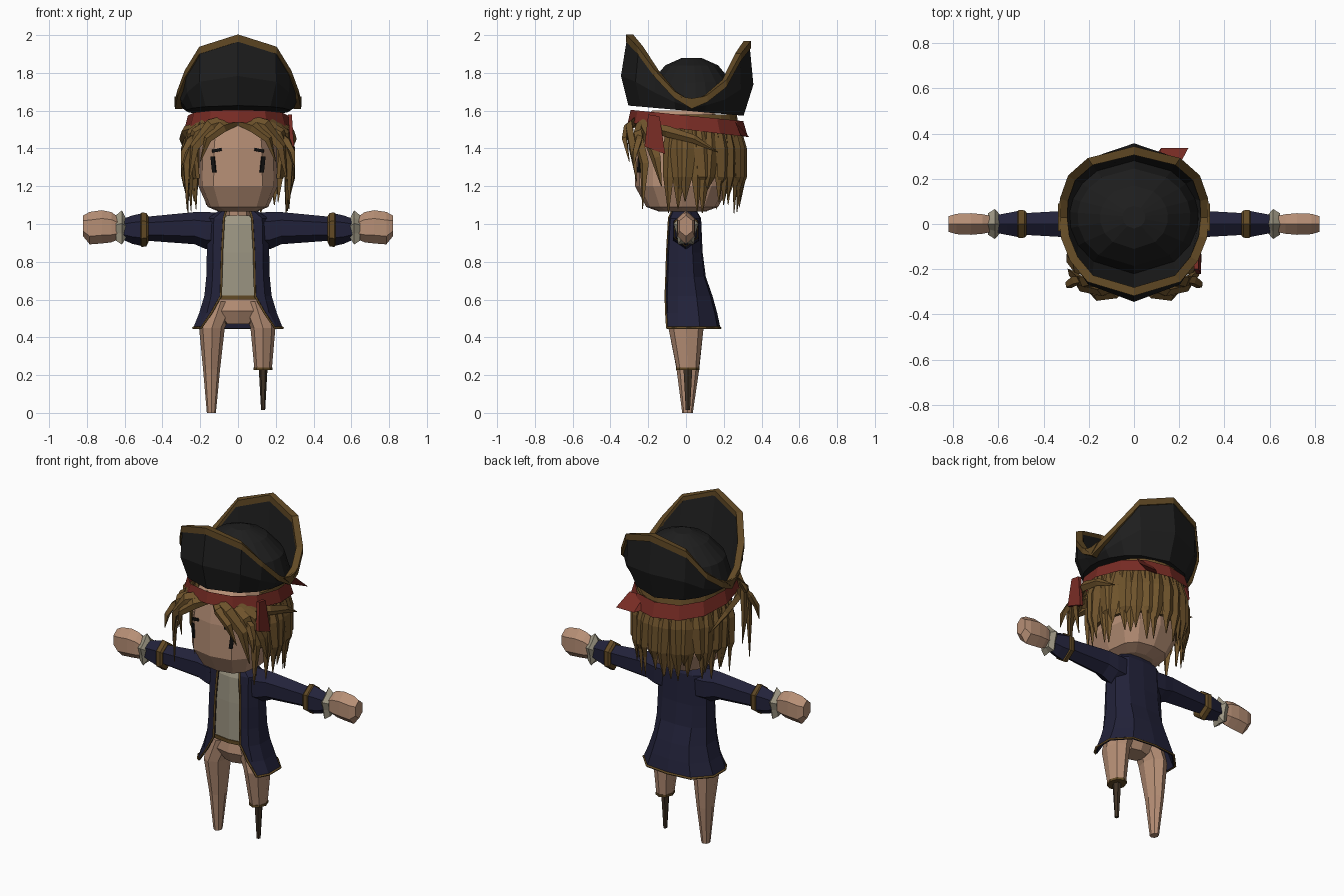
import bpy, bmesh, math, random
from mathutils import Vector, Matrix

random.seed(4)
cube = bpy.data.objects.get("Cube")
if cube:
    bpy.data.objects.remove(cube)


def material(name, color):
    m = bpy.data.materials.new(name)
    m.use_nodes = True
    m.diffuse_color = (*color, 1)
    m.node_tree.nodes["Principled BSDF"].inputs["Base Color"].default_value = (*color, 1)
    return m


skin = material("skin", (.47, .275, .18))
black_felt = material("black felt", (.013, .013, .013))
navy = material("navy cloth", (.016, .016, .042))
red = material("red cloth", (.19, .025, .018))
brown_hair = material("brown hair", (.16, .088, .025))
trim = material("bronze trim", (.12, .067, .018))
linen = material("linen", (.34, .31, .23))
wood = material("dark wood", (.05, .032, .018))
ink = material("ink", (.006, .006, .006))


def finish(bm, name, mat):
    bmesh.ops.recalc_face_normals(bm, faces=bm.faces)
    mesh = bpy.data.meshes.new(name)
    bm.to_mesh(mesh)
    bm.free()
    ob = bpy.data.objects.new(name, mesh)
    bpy.context.collection.objects.link(ob)
    mesh.materials.append(mat)
    return ob


def add_loft(bm, rings, closed=True, caps=True):
    rows = [[bm.verts.new(p) for p in r] for r in rings]
    n = len(rows[0])
    for a, b in zip(rows, rows[1:]):
        for i in range(n if closed else n - 1):
            j = (i + 1) % n
            bm.faces.new((a[i], a[j], b[j], b[i]))
    if caps:
        bm.faces.new(rows[0])
        bm.faces.new(rows[-1])


def loft(name, rings, mat, closed=True, caps=True):
    bm = bmesh.new()
    add_loft(bm, rings, closed, caps)
    return finish(bm, name, mat)


def ring(x, y, z, rx, ry, n=8, power=1, tilt=0):
    """Flat ring around the z axis; tilt lowers it towards the back."""
    out = []
    for i in range(n):
        a = math.tau * i / n
        c, s = math.cos(a), math.sin(a)
        px = x + rx * math.copysign(abs(c) ** power, c)
        py = y + ry * math.copysign(abs(s) ** power, s)
        out.append((px, py, z - tilt * py))
    return out


def arm_ring(side, x, z, rz, ry, n=6, star=0):
    """Ring around the arm axis; star shrinks every other point."""
    out = []
    for i in range(n):
        a = math.tau * (i + .5) / n
        k = 1 - star * (i % 2)
        out.append((side * x, k * ry * math.cos(a), z + k * rz * math.sin(a)))
    return out


def plate(name, loc, size, spin, lean, mat):
    bm = bmesh.new()
    turn = Matrix.Rotation(spin, 4, 'Z') @ Matrix.Rotation(lean, 4, 'Y')
    bmesh.ops.create_cube(bm, size=1, matrix=Matrix.Translation(loc) @ turn @ Matrix.Diagonal((*size, 1)))
    return finish(bm, name, mat)


# Head, neck and face
head_rows = [(1.065, .1, .12), (1.09, .16, .19), (1.2, .21, .25), (1.4, .205, .25), (1.52, .19, .23), (1.6, .14, .16)]
loft("head", [ring(0, -.02, z, rx, ry, 12, .7) for z, rx, ry in head_rows], skin)
loft("neck", [ring(0, 0, 1, .06, .055), ring(0, 0, 1.1, .065, .06)], skin)
for side, label in ((1, "left"), (-1, "right")):
    plate(label + "_eye", (side * .13, -.248, 1.315), (.022, .009, .085), side * .5, side * .12, ink)
    plate(label + "_eyebrow", (side * .112, -.253, 1.39), (.05, .009, .016), side * .25, side * .2, ink)

# Hat: half of the rim from front to back, mirrored into a full loop
half_rim = [(0, -.31, 2), (.2, -.25, 1.935), (.275, -.16, 1.81), (.315, -.06, 1.7), (.325, .03, 1.645),
            (.32, .11, 1.68), (.285, .21, 1.76), (.2, .285, 1.9), (0, .335, 1.965)]
rim = [Vector(p) for p in half_rim]
rim += [Vector((-p.x, p.y, p.z)) for p in reversed(rim[1:-1])]
base, middle, inner, border = [], [], [], []
for p in rim:
    out = Vector((p.x, p.y, 0)).normalized()
    b = Vector((out.x * .275, out.y * .305, 1.6 - .09 * out.y * .3))
    base.append(b)
    m = b.lerp(p, .42)
    middle.append(m + out * .1 * (p.z - b.z))
    inner.append(p - out * .025)
    drop = Vector((0, 0, .035))
    border.append([p + out * .008 - drop, p + out * .008 + drop * .1, p - out * .03 + drop * .1, p - out * .03 - drop])


def crown(z, rx, ry):
    dirs = [Vector((p.x, p.y, 0)).normalized() for p in rim]
    return [(d.x * rx, .03 + d.y * ry, z) for d in dirs]


loft("hat", [base, middle, rim, inner, crown(1.63, .285, .25), crown(1.75, .25, .215),
             crown(1.84, .15, .14), crown(1.88, .05, .05)], black_felt)
loft("hat_trim", border + [border[0]], trim, caps=False)
for side, label in ((1, "left"), (-1, "right")):
    loft(label + "_hat_corner", [[(side * x, .03 + w, z) for w, z in
         ((-.06, 1.675), (0, 1.62), (.06, 1.675), (0, 1.665))] for x in (.322, .335)], trim)

# Red headscarf with its knot and hanging tail
loft("headscarf", [ring(0, .005, 1.575, .265, .298, 12, .9, .1), ring(0, .01, 1.5, .285, .318, 12, .9, .12)],
     red, caps=False)
loft("scarf_tail", [[(x, -.2, 1.58), (x, -.14, 1.57), (x + .012, -.11, 1.37), (x + .012, -.22, 1.41)]
                    for x in (.265, .285)], red)
loft("scarf_point", [[(x, .26, 1.54), (x * 1.2, .335, 1.46), (x * .8, .29, 1.47)] for x in (.1, .2)], red)

# Hair: a shell under many tapered locks
shell = []
for z, rx, ry in ((1.58, .24, .26), (1.4, .255, .275), (1.24, .24, .265)):
    arc = [math.radians(-22 + 224 * i / 14) for i in range(15)]
    shell.append([(rx * math.cos(a), ry * math.sin(a) + .01, z) for a in arc])
cap = loft("hair_shell", shell, brown_hair, closed=False, caps=False)
cap.modifiers.new("thickness", 'SOLIDIFY').thickness = .02

hair = bmesh.new()


def lock(points, width, depth=.02):
    pts = [Vector(p) for p in points]
    rings = []
    for i, p in enumerate(pts):
        along = (pts[min(i + 1, len(pts) - 1)] - pts[max(i - 1, 0)]).normalized()
        out = Vector((p.x, p.y, 0)).normalized()
        across = along.cross(out).normalized()
        lift = across.cross(along).normalized()
        w = width / 2 * (.7, 1, .75, .06)[i]
        d = depth * (.7, 1, .8, .1)[i]
        rings.append([p - across * w, p + lift * d, p + across * w, p - lift * d])
    add_loft(hair, rings)


for layer in range(2):
    for i in range(17):
        a = math.radians(-16 + 212 * (i + layer * .5) / 17)
        sway = random.uniform(-.1, .1)
        tip = random.uniform(1.05, 1.13) + layer * random.uniform(.03, .1)
        grow = .012 * layer

        def at(turn, rx, ry, z):
            return (rx * math.cos(a + turn), ry * math.sin(a + turn), z)

        lock([at(0, .25, .27, 1.53), at(sway * .4, .27 + grow, .29 + grow, 1.4),
              at(sway * .8, .275 + grow, .295 + grow, 1.25), at(sway, .268, .285, tip)], random.uniform(.075, .1))

fringe = [
    ([(.01, -.25, 1.54), (.08, -.31, 1.515), (.16, -.325, 1.45), (.2, -.3, 1.33)], .06),
    ([(.02, -.25, 1.56), (.14, -.3, 1.52), (.23, -.285, 1.41), (.26, -.26, 1.22)], .08),
    ([(.1, -.24, 1.56), (.22, -.26, 1.48), (.275, -.22, 1.32), (.27, -.23, 1.08)], .08),
    ([(.15, -.24, 1.55), (.25, -.2, 1.47), (.285, -.16, 1.35), (.29, -.13, 1.2)], .08),
    ([(.2, -.22, 1.52), (.28, -.1, 1.49), (.295, .04, 1.45), (.28, .17, 1.38)], .06),
    ([(.16, -.23, 1.52), (.26, -.25, 1.44), (.29, -.27, 1.38), (.3, -.28, 1.3)], .05),
]
for side in (1, -1):
    for points, width in fringe:
        lock([(side * x, y, z) for x, y, z in points], width)
finish(hair, "hair_locks", brown_hair)

# Shirt, belt and hips
loft("shirt", [ring(0, -.005, z, rx, ry, 8, .6) for z, rx, ry in
               ((.6, .13, .085), (.85, .13, .082), (1, .12, .075), (1.045, .07, .06))], linen)
loft("belt", [ring(0, -.005, z, .133, .09, 8, .6) for z in (.6, .622)], trim)
loft("hips", [ring(0, 0, z, rx, ry, 8, .8) for z, rx, ry in
              ((.61, .13, .085), (.54, .155, .095), (.47, .07, .06))], skin)

# Open coat: each row is height, opening, half width, front, back
rows = [(1.065, .065, .11, -.075, .06), (1.03, .075, .16, -.09, .08), (.85, .085, .165, -.1, .088),
        (.72, .088, .168, -.104, .105), (.62, .09, .178, -.108, .14), (.53, .14, .205, -.105, .165),
        (.45, .195, .237, -.1, .182)]
coat_rings = []
for z, gap, wide, front, back in rows:
    half = [(gap, front), (max(gap + .012, wide * .8), front * .92), (wide, front * .4), (wide, back * .4),
            (wide * .62, back * .92)]
    coat_rings.append([(x, y, z) for x, y in half] + [(0, back, z)] + [(-x, y, z) for x, y in reversed(half)])
coat = loft("coat", coat_rings, navy, closed=False, caps=False)
coat.modifiers.new("thickness", 'SOLIDIFY').thickness = .012

# Piping along the coat opening and hem
path = [r[0] for r in coat_rings] + coat_rings[-1][1:-1] + [r[-1] for r in reversed(coat_rings)]
curve = bpy.data.curves.new("coat_piping", 'CURVE')
curve.dimensions = '3D'
curve.bevel_depth = .007
curve.bevel_resolution = 0
spline = curve.splines.new('POLY')
spline.points.add(len(path) - 1)
for point, co in zip(spline.points, path):
    point.co = (*co, 1)
curve.materials.append(trim)
bpy.context.collection.objects.link(bpy.data.objects.new("coat_piping", curve))

# Arms: sleeve, trim ring, cuff, ruffle and hand
for side, label in ((1, "left"), (-1, "right")):
    def arm(part, sections, mat, n=6, star=0):
        loft(label + part, [arm_ring(side, *s, n, star) for s in sections], mat)

    arm("_sleeve", [(.08, .96, .1, .08), (.17, .965, .098, .08), (.23, .978, .085, .072), (.49, .975, .063, .055)], navy)
    arm("_cuff_trim", [(.475, .972, .07, .06), (.485, .97, .088, .07), (.51, .97, .092, .072), (.52, .97, .08, .06)], trim)
    arm("_cuff", [(.515, .97, .085, .066), (.56, .97, .075, .056), (.61, .972, .055, .045)], navy)
    arm("_ruffle", [(.59, .972, .05, .04), (.615, .972, .1, .07), (.645, .972, .075, .05)], linen, 10, .25)
    arm("_hand", [(.61, .975, .045, .035), (.67, .983, .08, .05), (.72, .985, .088, .055),
                  (.785, .978, .086, .052), (.82, .99, .055, .04)], skin)

# Legs: one whole, one ending in a wooden peg
loft("right_leg", [ring(-.09, 0, .59, .085, .085), ring(-.138, 0, .45, .068, .093),
                   ring(-.14, .01, .23, .045, .06), ring(-.141, .008, 0, .024, .028)], skin)
loft("left_leg", [ring(.09, 0, .59, .085, .085), ring(.132, 0, .45, .066, .093),
                  ring(.133, .01, .23, .046, .058)], skin)
loft("torn_hem", [ring(.133, .01, z, .05, .062) for z in (.226, .24)], trim)
loft("peg", [ring(.133, .01, .25, .024, .028, 6), ring(.133, .01, .015, .011, .013, 6)], wood)
